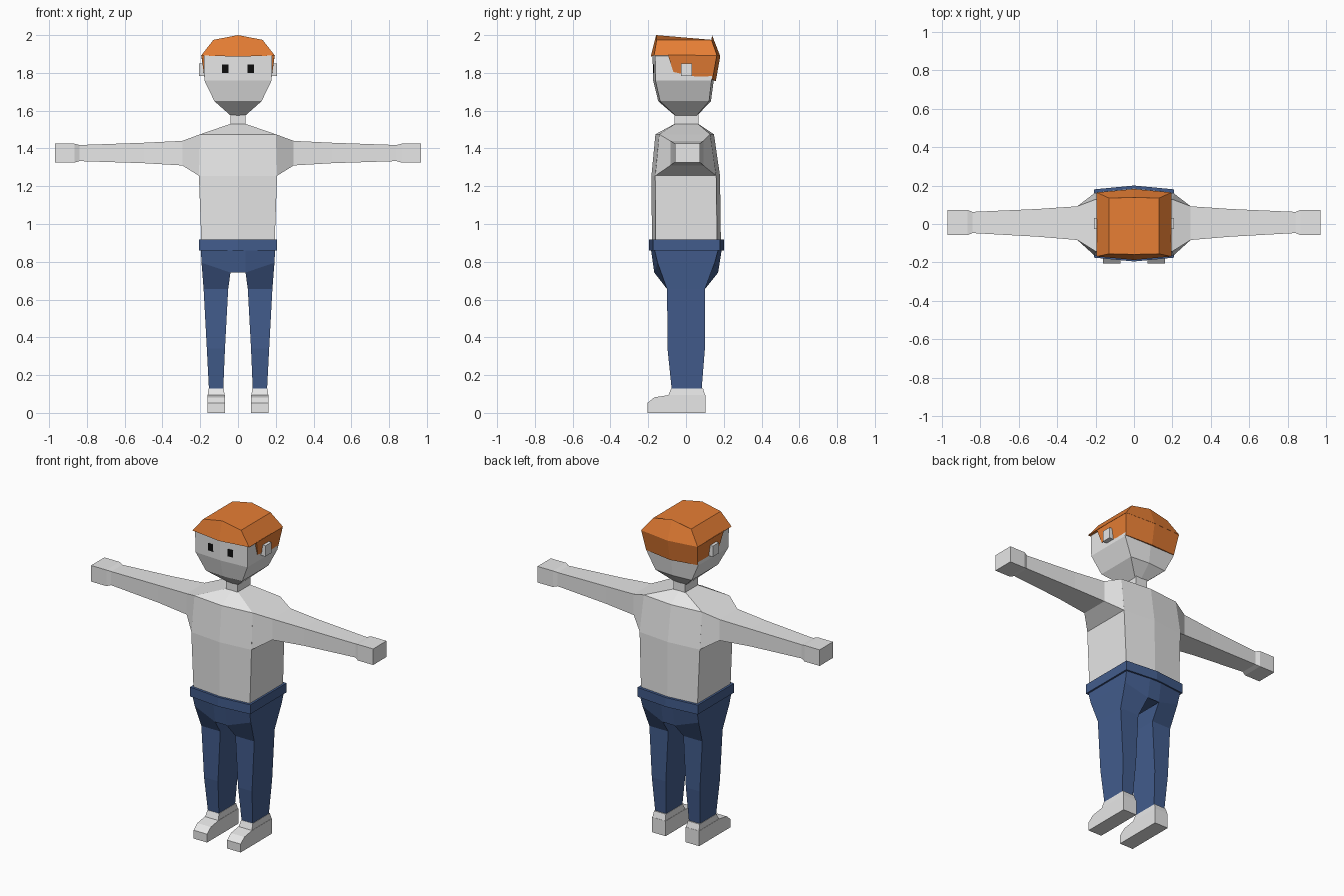
import bpy, bmesh


def material(name, rgb):
    m = bpy.data.materials.new(name)
    m.diffuse_color = (*rgb, 1)
    return m


GREY = material("light grey", (0.8, 0.8, 0.8))
ORANGE = material("orange hair", (0.8, 0.21, 0.035))
BLUE = material("denim blue", (0.055, 0.108, 0.265))
BLACK = material("black", (0.004, 0.004, 0.004))


def loft(name, rings, mat, mirror=False):
    """Skin a list of equal-sized point rings and cap both ends."""
    bm = bmesh.new()
    rows = [[bm.verts.new(p) for p in ring] for ring in rings]
    n = len(rows[0])
    for a, b in zip(rows, rows[1:]):
        for i in range(n):
            j = (i + 1) % n
            bm.faces.new((a[i], a[j], b[j], b[i]))
    bm.faces.new(rows[0][::-1])
    bm.faces.new(rows[-1])
    bmesh.ops.recalc_face_normals(bm, faces=bm.faces[:])
    mesh = bpy.data.meshes.new(name)
    bm.to_mesh(mesh)
    bm.free()
    mesh.materials.append(mat)
    obj = bpy.data.objects.new(name, mesh)
    bpy.context.collection.objects.link(obj)
    if mirror:
        obj.modifiers.new("mirror", 'MIRROR').use_mirror_merge = False
    return obj


def hexring(z, w, front, back, bulge=0.02, rise=0.0):
    """Six-sided body ring with a slight ridge down the middle of front and back."""
    f, b = front + bulge, back - bulge
    return [(-w, f, z), (0, front, z + rise), (w, f, z),
            (w, b, z), (0, back, z + rise), (-w, b, z)]


def zquad(z, x0, x1, y0, y1):
    return [(x0, y0, z), (x1, y0, z), (x1, y1, z), (x0, y1, z)]


def xquad(x, z0, z1, y0, y1):
    return [(x, y0, z0), (x, y1, z0), (x, y1, z1), (x, y0, z1)]


# Torso and neck
loft("torso", [hexring(0.88, 0.193, -0.18, 0.185),
               hexring(1.255, 0.207, -0.183, 0.18),
               hexring(1.475, 0.2, -0.162, 0.148),
               hexring(1.53, 0.04, -0.06, 0.065, 0.002)], GREY)
loft("neck", [zquad(1.52, -0.04, 0.04, -0.06, 0.065),
              zquad(1.60, -0.04, 0.04, -0.06, 0.065)], GREY)

# Arms with square hands
shoulder = [(0.206, -0.163, 1.255), (0.206, 0.16, 1.255),
            (0.2, 0.128, 1.475), (0.2, -0.142, 1.475)]
loft("arm", [shoulder,
             xquad(0.295, 1.31, 1.44, -0.083, 0.092),
             xquad(0.5, 1.322, 1.43, -0.066, 0.078),
             xquad(0.84, 1.333, 1.418, -0.047, 0.063),
             xquad(0.865, 1.325, 1.425, -0.058, 0.073),
             xquad(0.97, 1.325, 1.425, -0.058, 0.073)], GREY, True)

# Head
loft("head", [hexring(1.575, 0.04, -0.06, 0.06, 0.003),
              hexring(1.65, 0.125, -0.147, 0.132, 0.01),
              hexring(1.76, 0.178, -0.174, 0.147, 0.012),
              hexring(1.89, 0.181, -0.177, 0.165, 0.014),
              hexring(1.955, 0.125, -0.14, 0.12, 0.005)], GREY)
loft("ear", [xquad(0.17, 1.783, 1.85, -0.027, 0.032),
             xquad(0.207, 1.783, 1.85, -0.027, 0.032)], GREY, True)


# Eyes: thin plates following the slope of the face
def eye_ring(x):
    face = -0.1755 + 0.013 * x / 0.18
    return [(x, face - 0.003, 1.80), (x, face + 0.004, 1.80),
            (x, face + 0.004, 1.845), (x, face - 0.003, 1.845)]


loft("eye", [eye_ring(0.05), eye_ring(0.085)], BLACK, True)

# Hair: faceted crown over a lower part on the sides and back
loft("hair_crown", [hexring(1.892, 0.195, -0.187, 0.182, 0.018, -0.006),
                    hexring(1.975, 0.13, -0.158, 0.138, 0.003, 0.025)], ORANGE)
loft("hair_back", [
    [(-0.182, -0.067, 1.805), (0.182, -0.067, 1.805), (0.18, 0.0, 1.79),
     (0.176, 0.14, 1.765), (0, 0.158, 1.757), (-0.176, 0.14, 1.765), (-0.18, 0.0, 1.79)],
    [(-0.194, -0.095, 1.894), (0.194, -0.095, 1.894), (0.195, 0.0, 1.894),
     (0.194, 0.163, 1.892), (0, 0.181, 1.887), (-0.194, 0.163, 1.892), (-0.195, 0.0, 1.894)],
], ORANGE)

# Jeans: waistband, hips and tapered legs
loft("waistband", [hexring(0.86, 0.207, -0.195, 0.2),
                   hexring(0.918, 0.207, -0.195, 0.2)], BLUE)


def hip_ring(zs, zc, w, front, back):
    c = 0.04
    return [(-w, front + 0.018, zs), (-c, front, zc), (c, front, zc), (w, front + 0.018, zs),
            (w, back - 0.018, zs), (c, back, zc), (-c, back, zc), (-w, back - 0.018, zs)]


loft("hips", [hip_ring(0.795, 0.743, 0.193, -0.168, 0.17),
              hip_ring(0.87, 0.87, 0.197, -0.186, 0.19)], BLUE)
thigh = [(0.04, -0.168, 0.743), (0.193, -0.15, 0.795),
         (0.193, 0.152, 0.795), (0.04, 0.17, 0.743)]
loft("leg", [thigh,
             zquad(0.655, 0.052, 0.182, -0.1, 0.1),
             zquad(0.34, 0.069, 0.165, -0.098, 0.1),
             zquad(0.128, 0.078, 0.154, -0.076, 0.083)], BLUE, True)

# Shoes: side profile pushed across the foot width
profile = [(-0.205, 0), (-0.205, 0.052), (-0.168, 0.082), (-0.095, 0.094),
           (0.102, 0.094), (0.102, 0)]
loft("shoe", [[(x, y, z) for y, z in profile] for x in (0.069, 0.162)], GREY, True)
loft("ankle", [zquad(0.09, 0.07, 0.161, -0.095, 0.102),
               zquad(0.13, 0.076, 0.156, -0.078, 0.09)], GREY, True)
